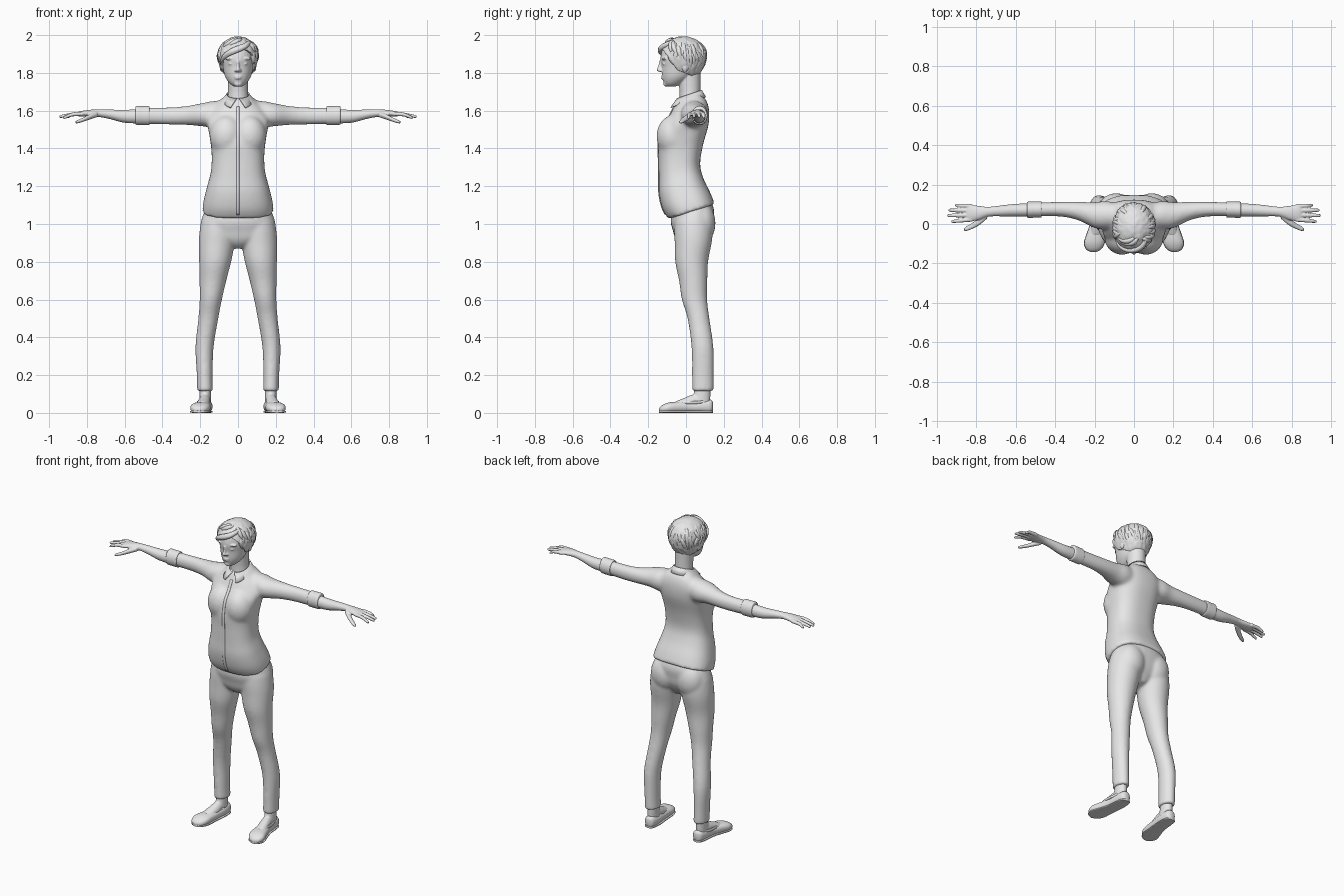
import bpy
import bmesh
import math
import random
from mathutils import Vector, Matrix, noise

cube = bpy.data.objects.get("Cube")
if cube:
    bpy.data.objects.remove(cube, do_unlink=True)
random.seed(4)

grey = bpy.data.materials.new("plain grey")
grey.use_nodes = True
grey.diffuse_color = (0.8, 0.8, 0.8, 1)
grey.node_tree.nodes["Principled BSDF"].inputs["Base Color"].default_value = (0.8, 0.8, 0.8, 1)


def smooth_rows(rows, steps=4):
    """Refine section rows with a Catmull-Rom spline."""
    out = []
    for i in range(len(rows) - 1):
        a, b, c, d = (rows[max(0, min(j, len(rows) - 1))] for j in range(i - 1, i + 3))
        for k in range(steps):
            t = k / steps
            out.append([0.5 * (2 * q + (r - p) * t + (2 * p - 5 * q + 4 * r - s) * t * t
                               + (3 * q - p - 3 * r + s) * t ** 3)
                        for p, q, r, s in zip(a, b, c, d)])
    return out + [list(rows[-1])]


def loft(bm, axis, rows, side=1, power=2.0, tilt=0.0, n=32):
    """Closed tube; each row is (position on axis, two centres, two radii)."""
    others = [i for i in range(3) if i != axis]
    rings = []
    for t, ca, cb, ra, rb in smooth_rows(rows):
        ring = []
        for j in range(n):
            ang = math.tau * j / n
            c, s = math.cos(ang), math.sin(ang)
            da = ra * math.copysign(abs(c) ** (2 / power), c)
            db = rb * math.copysign(abs(s) ** (2 / power), s)
            p = Vector()
            p[axis] = t + tilt * db
            p[others[0]] = ca + da
            p[others[1]] = cb + db
            p.x *= side
            ring.append(bm.verts.new(p))
        rings.append(ring)
    for r0, r1 in zip(rings, rings[1:]):
        for j in range(n):
            k = (j + 1) % n
            bm.faces.new((r0[j], r0[k], r1[k], r1[j]))
    bm.faces.new(rings[0])
    bm.faces.new(rings[-1])


def blob(bm, centre, radii):
    m = Matrix.Translation(centre) @ Matrix.Diagonal((*radii, 1))
    bmesh.ops.create_icosphere(bm, subdivisions=4, radius=1, matrix=m)


def finish(name, bm, voxel=0, relax=0, thick=0):
    bmesh.ops.recalc_face_normals(bm, faces=bm.faces)
    me = bpy.data.meshes.new(name)
    bm.to_mesh(me)
    bm.free()
    ob = bpy.data.objects.new(name, me)
    bpy.context.collection.objects.link(ob)
    me.materials.append(grey)
    bpy.ops.object.select_all(action="DESELECT")
    ob.select_set(True)
    bpy.context.view_layer.objects.active = ob
    bpy.ops.object.shade_smooth_by_angle(angle=math.radians(45))
    if voxel:
        mod = ob.modifiers.new("blend", "REMESH")
        mod.mode, mod.voxel_size, mod.use_smooth_shade = "VOXEL", voxel, True
        mod = ob.modifiers.new("relax", "SMOOTH")
        mod.factor, mod.iterations = 0.5, relax
    if thick:
        ob.modifiers.new("thickness", "SOLIDIFY").thickness = thick
    return ob


# Shirt: torso, bust and sleeves blended together
bm = bmesh.new()
loft(bm, 2, [(1.065, 0, .03, .19, .123), (1.12, 0, .003, .183, .128), (1.2, 0, -.025, .163, .119),
             (1.28, 0, -.035, .143, .11), (1.38, 0, -.028, .14, .118), (1.48, 0, -.014, .153, .133),
             (1.56, 0, .005, .165, .118), (1.62, 0, .015, .13, .095), (1.655, 0, .015, .09, .073),
             (1.68, 0, .015, .065, .06)], power=2.5, tilt=.32)
for s in (1, -1):
    blob(bm, (s * .06, -.07, 1.465), (.09, .086, .11))
    loft(bm, 0, [(.06, .04, 1.58, .06, .075), (.14, .045, 1.58, .072, .07), (.2, .045, 1.578, .066, .06),
                 (.28, .065, 1.574, .048, .05), (.37, .075, 1.572, .038, .046),
                 (.5, .073, 1.573, .036, .044)], s)
shirt = finish("shirt", bm, .009, 14)

# Front placket, wrapped onto the shirt
bm = bmesh.new()
rows = [[bm.verts.new((x, -.3, 1.05 + .57 * i / 50)) for x in (-.008, 0, .008)] for i in range(51)]
for a, b in zip(rows, rows[1:]):
    for j in range(2):
        bm.faces.new((a[j], a[j + 1], b[j + 1], b[j]))
placket = finish("shirt_placket", bm)
wrap = placket.modifiers.new("wrap", "SHRINKWRAP")
wrap.target, wrap.wrap_method = shirt, "PROJECT"
wrap.use_project_x = wrap.use_project_z = False
wrap.use_project_y = wrap.use_positive_direction = True
solid = placket.modifiers.new("thickness", "SOLIDIFY")
solid.thickness, solid.offset = .007, 0

# Turned-down collar with two points
bm = bmesh.new()
pairs = []
for i in range(49):
    a = math.radians(7 + 346 * i / 48)
    point = max(0, 1 - min(i, 48 - i) / 9)
    x, y = math.sin(a), -math.cos(a)
    pair = [bm.verts.new((x * .062, .018 + y * .066, 1.688 + .022 * y))]
    spread = math.copysign(.03 * point, x)
    pair.append(bm.verts.new((x * .079 + spread, .018 + y * .088 - .012 * point,
                              1.652 + .02 * y - .014 * point)))
    pairs.append(pair)
for a, b in zip(pairs, pairs[1:]):
    bm.faces.new((a[0], b[0], b[1], a[1]))
finish("collar", bm, thick=.007)

# Rolled cuffs
for s, label in ((1, "left"), (-1, "right")):
    bm = bmesh.new()
    loft(bm, 0, [(.468, .073, 1.573, .038, .046), (.474, .073, 1.574, .041, .05),
                 (.505, .073, 1.574, .041, .05), (.536, .072, 1.575, .041, .05),
                 (.543, .072, 1.575, .036, .045)], s)
    finish(label + "_cuff", bm)

    # Forearm, palm and fingers
    bm = bmesh.new()
    loft(bm, 0, [(.5, .071, 1.571, .034, .039), (.6, .07, 1.57, .032, .034), (.68, .066, 1.581, .027, .025),
                 (.74, .062, 1.587, .025, .02), (.79, .056, 1.586, .036, .018),
                 (.835, .056, 1.583, .043, .014), (.85, .056, 1.582, .036, .01)], s)
    for base, tip_y, tip_x, drop in ((.09, .095, .908, 1.565), (.068, .07, .94, 1.568),
                                     (.045, .043, .945, 1.567), (.023, .013, .925, 1.562)):
        mid = (base + tip_y) / 2
        loft(bm, 0, [(.82, base, 1.583, .011, .011), (.875, mid, 1.58, .0105, .0105),
                     (tip_x - .006, tip_y, drop + .002, .008, .008), (tip_x, tip_y, drop, .004, .004)], s, n=16)
    loft(bm, 0, [(.745, .04, 1.58, .013, .014), (.785, .012, 1.567, .018, .014),
                 (.825, -.012, 1.55, .015, .011), (.855, -.026, 1.54, .011, .008),
                 (.862, -.029, 1.538, .004, .004)], s, n=16)
    finish(label + "_arm", bm, .004, 2)

# Trousers: pelvis, seat and legs blended together
bm = bmesh.new()
loft(bm, 2, [(1.09, 0, .028, .168, .106), (1.04, 0, .034, .188, .115), (.99, 0, .038, .2, .106),
             (.95, 0, .04, .19, .098), (.915, 0, .04, .11, .08), (.88, 0, .042, .03, .05)],
     power=2.2, tilt=.28)
for s in (1, -1):
    blob(bm, (s * .09, .08, 1.005), (.09, .076, .11))
    loft(bm, 2, [(1.02, .095, .04, .1, .1), (.96, .104, .04, .1, .102), (.9, .112, .038, .096, .098),
                 (.8, .121, .03, .085, .087), (.7, .133, .038, .071, .075), (.6, .144, .045, .059, .067),
                 (.5, .157, .066, .053, .058), (.35, .177, .087, .048, .058), (.2, .176, .089, .042, .057),
                 (.115, .174, .089, .042, .057)], s)
finish("trousers", bm, .008, 10)

# Feet and flat slip-on shoes
shoe = [(.143, .172, .035, .012, .02), (.13, .172, .035, .03, .034), (.08, .173, .034, .038, .033),
        (.02, .178, .032, .039, .03), (-.04, .19, .03, .046, .03), (-.09, .2, .027, .052, .028),
        (-.12, .204, .022, .043, .022), (-.136, .206, .018, .027, .014), (-.143, .206, .016, .006, .005)]
for s, label in ((1, "left"), (-1, "right")):
    bm = bmesh.new()
    loft(bm, 2, [(.03, .174, .075, .032, .05), (.08, .174, .083, .031, .046), (.16, .174, .09, .031, .04)], s)
    loft(bm, 1, [(.1, .174, .06, .026, .04), (.04, .177, .058, .031, .04), (-.01, .184, .046, .034, .033),
                 (-.06, .193, .036, .034, .023)], s)
    finish(label + "_foot", bm, .006, 3)
    bm = bmesh.new()
    loft(bm, 1, shoe, s, power=2.4)
    finish(label + "_shoe", bm)
    bm = bmesh.new()
    loft(bm, 1, [(y, x, .006, rx * 1.03, .006) for y, x, z, rx, rz in shoe], s, power=4)
    finish(label + "_sole", bm)
    # Raised rim of the shoe opening
    bm = bmesh.new()
    ring = []
    for i in range(40):
        a = math.tau * i / 40
        y = .04 + .092 * math.sin(a)
        x = .181 - .12 * (y - .04) + .035 * math.cos(a)
        ring.append([bm.verts.new((s * x, y, z + .12 * max(0, y - .06))) for z in (.048, .062)])
    for a, b in zip(ring, ring[1:] + ring[:1]):
        bm.faces.new((a[0], b[0], b[1], a[1]))
    finish(label + "_shoe_rim", bm, thick=.006)

# Head, neck and face
bm = bmesh.new()
loft(bm, 2, [(1.62, 0, .02, .06, .058), (1.7, 0, .021, .053, .055), (1.8, 0, .015, .055, .062)])
loft(bm, 2, [(1.727, 0, -.078, .02, .02), (1.745, 0, -.066, .045, .05), (1.78, 0, -.046, .068, .08),
             (1.83, 0, -.03, .081, .099), (1.88, 0, -.024, .088, .111), (1.94, 0, -.018, .082, .1),
             (1.98, 0, -.015, .045, .055)])
loft(bm, 2, [(1.805, 0, -.13, .012, .01), (1.814, 0, -.138, .014, .018), (1.835, 0, -.134, .008, .014),
             (1.865, 0, -.13, .008, .01)], n=16)
for z, w in ((1.781, .022), (1.772, .019)):
    blob(bm, (0, -.121, z), (w, .011, .0055))
blob(bm, (0, -.105, 1.743), (.022, .015, .016))
for s in (1, -1):
    blob(bm, (s * .035, -.112, 1.848), (.016, .013, .008))
    blob(bm, (s * .038, -.113, 1.876), (.03, .016, .009))
    blob(bm, (s * .012, -.132, 1.812), (.008, .01, .007))
    blob(bm, (s * .085, -.005, 1.835), (.012, .02, .03))
finish("head", bm, .004, 3)


def scalp(az, el, scale):
    """Point on the hair volume; azimuth 0 faces front, positive to the left."""
    a, e = math.radians(az), math.radians(el)
    low = .1 if el > 0 else .14
    return Vector((.106 * math.sin(a) * math.cos(e) * scale,
                   -.016 - .124 * math.cos(a) * math.cos(e) * scale,
                   1.893 + low * math.sin(e) * scale))


# Hair cap, cut along the hairline
bm = bmesh.new()
for v in bmesh.ops.create_icosphere(bm, subdivisions=6, radius=1)["verts"]:
    az = math.degrees(math.atan2(v.co.x, -v.co.y))
    el = math.degrees(math.asin(max(-1, min(1, v.co.z))))
    strands = math.sin(math.radians(az) * 16 + 6 * noise.noise(v.co * 2)) * math.cos(math.radians(el))
    v.co = scalp(az, el, 1 + .008 * strands + .025 * noise.noise(v.co * 4))
for point, slope in (((0, -.11, 1.905), -1.4), ((0, 0, 1.797), -.4)):
    bmesh.ops.bisect_plane(bm, geom=bm.verts[:] + bm.edges[:] + bm.faces[:], plane_co=point,
                           plane_no=(0, -slope, 1), clear_inner=True)
finish("hair_cap", bm, thick=.012)

# Hair locks: swept fringe, then layered locks around the head
locks = [(52 - 5 * i, 44 - 2 * i, -6 - 9 * i, 8 - 4 * i, 1.01) for i in range(8)]
locks += [(50, 48, 78, -4, .97), (42, 52, 60, 8, .98), (20, 60, -40, 30, .97), (0, 64, -65, 22, .97)]
for i in range(46):
    az = 62 + 236 * i / 45
    back = (1 - math.cos(math.radians(az))) / 2
    locks.append((az + random.uniform(-25, 25), random.uniform(5, 50), az + random.uniform(-8, 8),
                  -10 - 38 * back + random.uniform(-5, 12), random.uniform(.91, .945)))
cu = bpy.data.curves.new("hair_locks", "CURVE")
cu.dimensions, cu.bevel_depth, cu.bevel_resolution = "3D", .014, 2
for az0, el0, az1, el1, scale in locks:
    sp = cu.splines.new("POLY")
    sp.points.add(10)
    for k, p in enumerate(sp.points):
        t = k / 10
        p.co = (*scalp(az0 + (az1 - az0) * t, el0 + (el1 - el0) * t ** 1.2, scale), 1)
        p.radius = max(.08, math.sin(math.pi * (.12 + .88 * t)) ** .7)
    sp.use_smooth = True
cu.materials.append(grey)
bpy.context.collection.objects.link(bpy.data.objects.new("hair_locks", cu))
